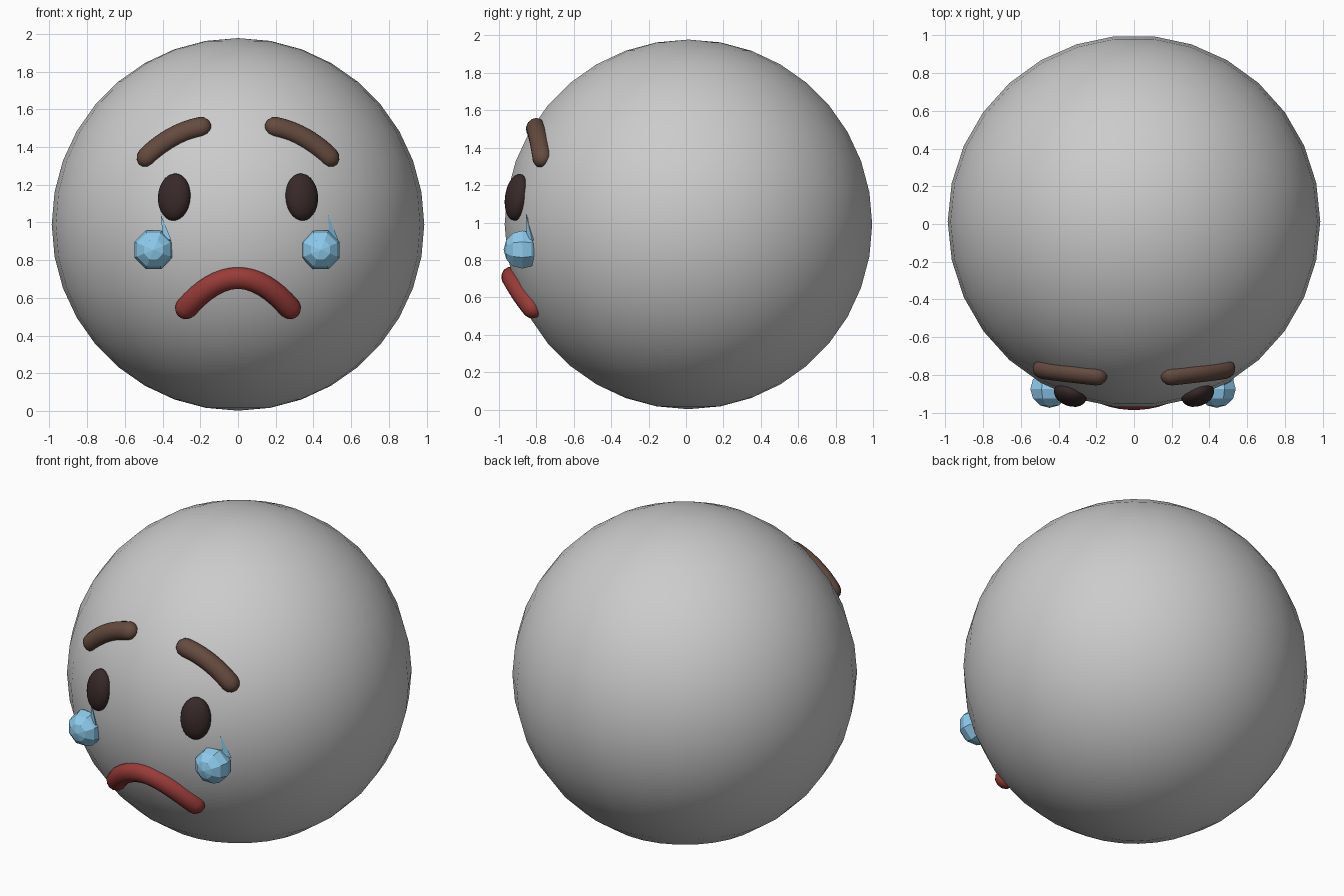
import bpy, bmesh
from math import sin, cos, radians, sqrt
from mathutils import Vector, Matrix

if "Cube" in bpy.data.objects:
    bpy.data.objects.remove(bpy.data.objects["Cube"])

R = 0.988
C = Vector((0, 0.013, 0.99))


def material(name, rgb):
    m = bpy.data.materials.new(name)
    m.diffuse_color = (*rgb, 1)
    m.use_nodes = True
    m.node_tree.nodes["Principled BSDF"].inputs["Base Color"].default_value = m.diffuse_color
    return m


BROWN = material("brow_brown", (0.13, 0.07, 0.05))
DARK = material("eye_dark", (0.04, 0.022, 0.022))
RED = material("mouth_red", (0.32, 0.045, 0.04))
BLUE = material("tear_blue", (0.27, 0.6, 0.85))


def on_face(x, z):
    """Point of the front surface of the head at a given x and z."""
    return Vector((x, C.y - sqrt(R * R - x * x - (z - C.z) ** 2), z))


def finish(name, bm, mat=None, smooth=True):
    me = bpy.data.meshes.new(name)
    bm.to_mesh(me)
    bm.free()
    for p in me.polygons:
        p.use_smooth = smooth
    if mat:
        me.materials.append(mat)
    ob = bpy.data.objects.new(name, me)
    bpy.context.collection.objects.link(ob)
    return ob


def ball(name, matrix, segs, rings, mat=None, smooth=True):
    bm = bmesh.new()
    bmesh.ops.create_uvsphere(bm, u_segments=segs, v_segments=rings, radius=1, matrix=matrix)
    return finish(name, bm, mat, smooth)


def tube(name, a, b, c, r, mat, sides=12, steps=10):
    """Round-ended tube lying on the face, through three (x, z) points."""
    path = []
    for i in range(steps + 1):
        t = i / steps
        wa, wb, wc = (1 - t) * (1 - 2 * t), 4 * t * (1 - t), t * (2 * t - 1)
        path.append((on_face(a[0]*wa + b[0]*wb + c[0]*wc, a[1]*wa + b[1]*wb + c[1]*wc), r))
    d0 = (path[0][0] - path[1][0]).normalized()
    d1 = (path[-1][0] - path[-2][0]).normalized()
    caps = [(r * sin(radians(g)), r * cos(radians(g))) for g in (30, 60, 82)]
    full = [(path[0][0] + d0 * d, q) for d, q in reversed(caps)] + path
    full += [(path[-1][0] + d1 * d, q) for d, q in caps]
    bm = bmesh.new()
    loops = []
    for i, (p, q) in enumerate(full):
        t = (full[min(i + 1, len(full) - 1)][0] - full[max(i - 1, 0)][0]).normalized()
        n = (p - C).normalized()
        n = (n - t * n.dot(t)).normalized()
        s = t.cross(n)
        loops.append([bm.verts.new(p + q * (s * cos(radians(360 * k / sides)) + 0.9 * n * sin(radians(360 * k / sides))))
                      for k in range(sides)])
    for l0, l1 in zip(loops, loops[1:]):
        for k in range(sides):
            j = (k + 1) % sides
            bm.faces.new((l0[k], l0[j], l1[j], l1[k]))
    bm.faces.new(loops[0])
    bm.faces.new(loops[-1])
    bmesh.ops.recalc_face_normals(bm, faces=bm.faces)
    return finish(name, bm, mat)


# Head
ball("head", Matrix.Translation(C) @ Matrix.Rotation(radians(90), 4, 'Z') @ Matrix.Scale(R, 4), 30, 18)

# Mouth
tube("mouth", (-0.275, 0.545), (0, 0.705), (0.275, 0.545), 0.06, RED, steps=16)

for side, s in (("left", -1), ("right", 1)):
    # Eyebrows
    tube(side + "_eyebrow", (s * 0.485, 1.347), (s * 0.35, 1.45), (s * 0.197, 1.507), 0.055, BROWN)

    # Eyes, flattened and facing along the surface normal
    p = on_face(s * 0.338, 1.135)
    turn = (p - C).to_track_quat('Y', 'Z').to_matrix().to_4x4()
    ball(side + "_eye", Matrix.Translation(p) @ turn @ Matrix.Diagonal((0.09, 0.06, 0.126, 1)), 20, 14, DARK)

    # Tear drops: faceted ball with a thin tail above
    cx = s * 0.443 - 0.005
    spin = Matrix.Rotation(radians(90), 4, 'X') @ Matrix.Rotation(radians(22.5), 4, 'Z')
    ball(side + "_tear", Matrix.Translation((cx, -0.875, 0.855)) @ spin @ Matrix.Diagonal((0.11, 0.11, 0.1, 1)),
         8, 6, BLUE, False)
    tip = on_face(cx + 0.038, 1.045) + Vector((0, -0.004, 0))
    bm = bmesh.new()
    t = bm.verts.new(tip)
    base = [bm.verts.new(on_face(cx + dx, z) + Vector((0, dy, 0)))
            for dx, z, dy in ((0.05, 0.92, -0.008), (0.095, 0.905, -0.008), (0.06, 0.9, 0.04))]
    for k in range(3):
        bm.faces.new((t, base[k], base[(k + 1) % 3]))
    bm.faces.new(base)
    bmesh.ops.recalc_face_normals(bm, faces=bm.faces)
    finish(side + "_tear_tail", bm, BLUE, False)
